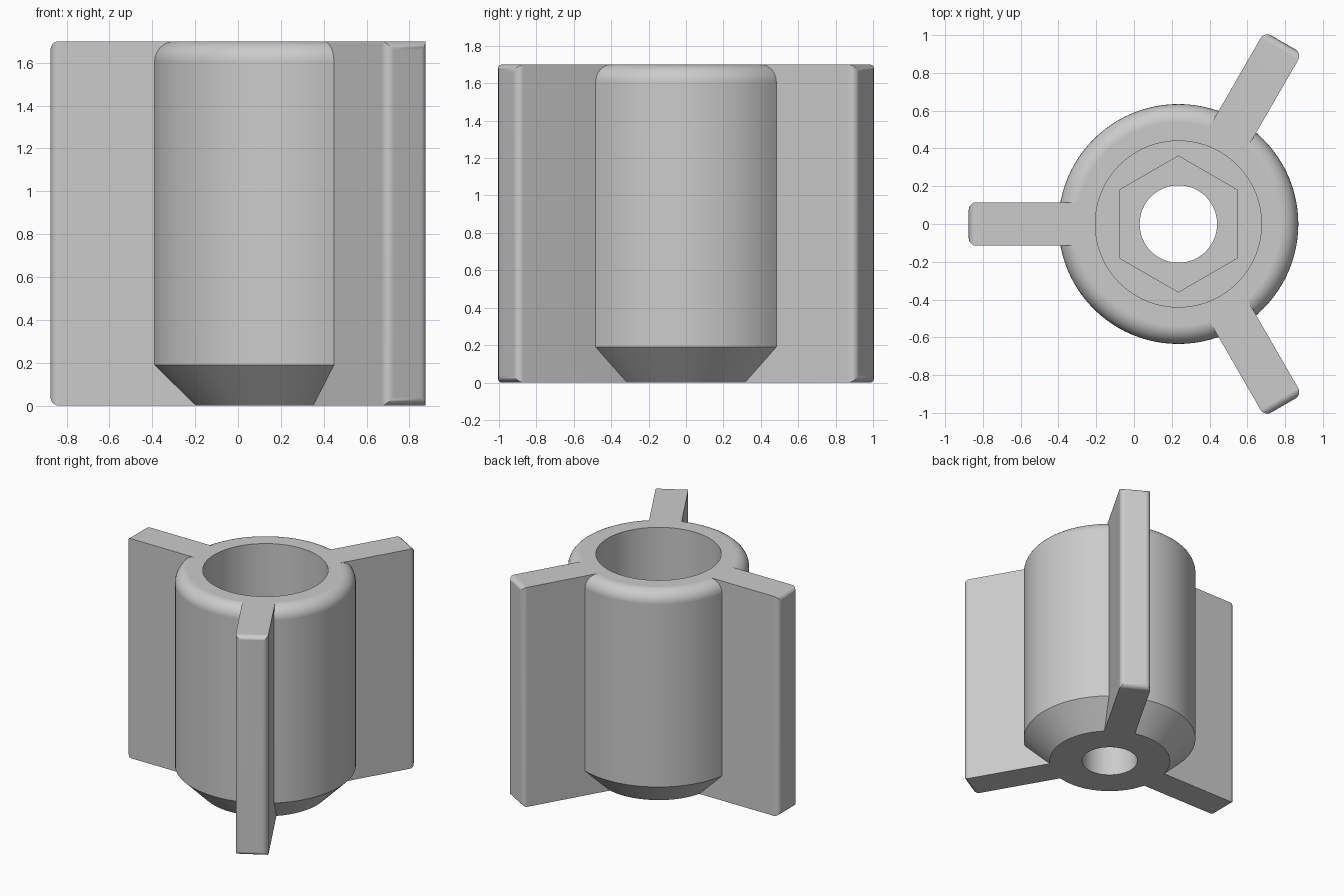
import bpy, bmesh, math
from mathutils import Matrix, Vector

if "Cube" in bpy.data.objects:
    bpy.data.objects.remove(bpy.data.objects["Cube"])

CX = 0.235           # body axis
H = 1.70             # overall height
R, BORE, HOLE, HEX = 0.635, 0.44, 0.205, 0.36
FILLET, CHAMFER = 0.095, 0.19
SHELF, FLOOR = 0.50, 0.28   # bore bottom, hex pocket bottom

grey = bpy.data.materials.new("light grey")
grey.diffuse_color = (0.6, 0.6, 0.6, 1)
grey.use_nodes = True
grey.node_tree.nodes["Principled BSDF"].inputs["Base Color"].default_value = grey.diffuse_color


def make(name, bm):
    bmesh.ops.recalc_face_normals(bm, faces=bm.faces)
    me = bpy.data.meshes.new(name)
    bm.to_mesh(me)
    bm.free()
    me.materials.append(grey)
    ob = bpy.data.objects.new(name, me)
    bpy.context.collection.objects.link(ob)
    return ob


def lathe(name, profile, sides=96):
    """Closed solid turned around the body axis."""
    bm = bmesh.new()
    rings = []
    for r, z in profile:
        rings.append([bm.verts.new((CX + r * math.sin(2 * math.pi * i / sides),
                                    r * math.cos(2 * math.pi * i / sides), z))
                      for i in range(sides)])
    for a, b in zip(rings, rings[1:]):
        for i in range(sides):
            j = (i + 1) % sides
            bm.faces.new((a[i], a[j], b[j], b[i]))
    bm.faces.new(rings[0])
    bm.faces.new(rings[-1])
    return make(name, bm)


def fin(name, angle):
    """Radial plate with rounded edges around its outer end."""
    inner, outer, width = 0.25, 1.11, 0.23
    bm = bmesh.new()
    bmesh.ops.create_cube(bm, size=1)
    bmesh.ops.scale(bm, vec=(outer - inner, width, H), verts=bm.verts)
    bmesh.ops.translate(bm, vec=((outer + inner) / 2, 0, H / 2), verts=bm.verts)
    end = [e for e in bm.edges if all(v.co.x > outer - 0.01 for v in e.verts)]
    bmesh.ops.bevel(bm, geom=end, offset=0.04, offset_type='OFFSET',
                    segments=5, profile=0.5, affect='EDGES')
    bm.transform(Matrix.Translation(Vector((CX, 0, 0))) @ Matrix.Rotation(angle, 4, 'Z'))
    return make(name, bm)


def combine(ob, tool, operation):
    mod = ob.modifiers.new(operation, 'BOOLEAN')
    mod.operation = operation
    mod.solver = 'EXACT'
    mod.object = tool
    bpy.context.view_layer.objects.active = ob
    bpy.ops.object.modifier_apply(modifier=mod.name)
    bpy.data.objects.remove(tool)


# Barrel with a chamfered foot and a rounded rim
profile = [(R - CHAMFER, 0), (R, CHAMFER)]
for k in range(9):
    a = math.pi / 2 * k / 8
    profile.append((R - FILLET + FILLET * math.cos(a), H - FILLET + FILLET * math.sin(a)))
body = lathe("finned_sleeve", profile)

# Three fins
for k in range(3):
    combine(body, fin("fin", math.radians(60 + 120 * k)), 'UNION')

# Wide bore, hexagonal pocket and through hole
combine(body, lathe("bore_cutter", [(BORE, SHELF), (BORE, H + 0.1)]), 'DIFFERENCE')
combine(body, lathe("hex_cutter", [(HEX, FLOOR), (HEX, SHELF + 0.1)], 6), 'DIFFERENCE')
combine(body, lathe("hole_cutter", [(HOLE, -0.1), (HOLE, FLOOR + 0.1)], 64), 'DIFFERENCE')

# Smooth round walls, crisp edges
bpy.ops.object.select_all(action='DESELECT')
body.select_set(True)
bpy.context.view_layer.objects.active = body
bpy.ops.object.shade_smooth_by_angle(angle=math.radians(30))
wn = body.modifiers.new("flat_caps", 'WEIGHTED_NORMAL')
wn.keep_sharp = True
